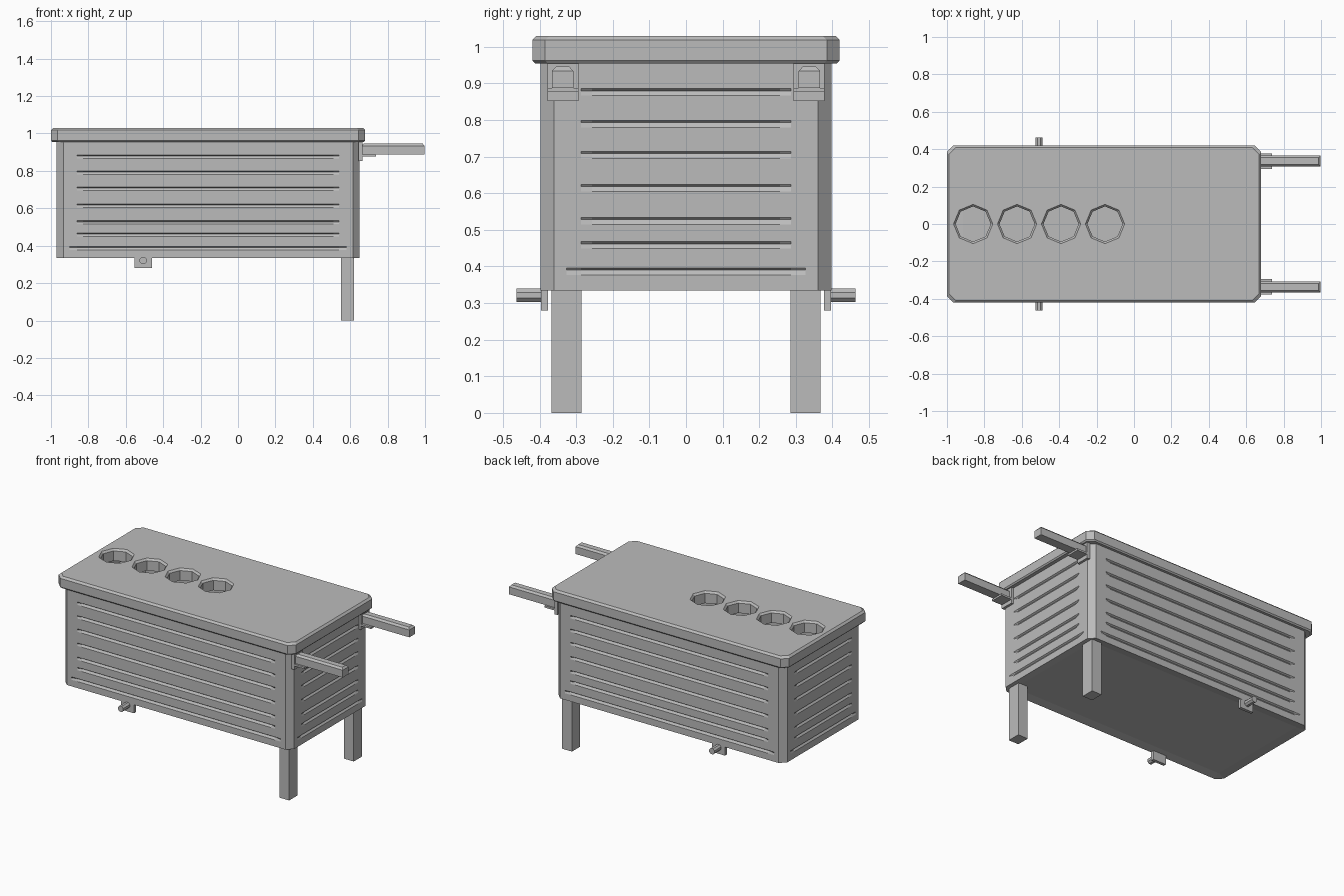
import bpy, bmesh, math

if "Cube" in bpy.data.objects:
    bpy.data.objects.remove(bpy.data.objects["Cube"])

grey = bpy.data.materials.new("plain grey")
grey.diffuse_color = (0.5, 0.5, 0.5, 1)
grey.use_nodes = True
grey.node_tree.nodes["Principled BSDF"].inputs["Base Color"].default_value = grey.diffuse_color


def finish(name, bm):
    me = bpy.data.meshes.new(name)
    bm.to_mesh(me)
    bm.free()
    me.materials.append(grey)
    ob = bpy.data.objects.new(name, me)
    bpy.context.collection.objects.link(ob)
    return ob


def rect(x0, x1, y0, y1, z, c=0.0, inset=0.0):
    """Rectangle ring with optional chamfered corners."""
    x0, x1, y0, y1 = x0 + inset, x1 - inset, y0 + inset, y1 - inset
    if c == 0:
        return [(x0, y0, z), (x1, y0, z), (x1, y1, z), (x0, y1, z)]
    return [(x0 + c, y0, z), (x1 - c, y0, z), (x1, y0 + c, z), (x1, y1 - c, z),
            (x1 - c, y1, z), (x0 + c, y1, z), (x0, y1 - c, z), (x0, y0 + c, z)]


def loft_into(bm, rings):
    """Closed solid through a stack of rings."""
    vs = [[bm.verts.new(p) for p in r] for r in rings]
    n = len(vs[0])
    for a, b in zip(vs, vs[1:]):
        for i in range(n):
            j = (i + 1) % n
            bm.faces.new((a[i], a[j], b[j], b[i]))
    bm.faces.new(vs[0][::-1])
    bm.faces.new(vs[-1])


def loft(name, rings):
    bm = bmesh.new()
    loft_into(bm, rings)
    return finish(name, bm)


def box(name, x, y, z):
    y = sorted(y)
    return loft(name, [rect(*x, *y, z[0]), rect(*x, *y, z[1])])


# Body: chamfered tub with horizontal grooves on all four walls
X0, X1, Y, C = -0.97, 0.65, 0.397, 0.036
offsets = (C, 0.07, 0.11, 0.14)
columns = []          # x, y, inward direction, distance from the corner
for (sx, sy), (ex, ey), inward in (
        ((X0, -Y), (X1, -Y), (0, 1)), ((X1, -Y), (X1, Y), (-1, 0)),
        ((X1, Y), (X0, Y), (0, -1)), ((X0, Y), (X0, -Y), (1, 0))):
    length = math.hypot(ex - sx, ey - sy)
    dx, dy = (ex - sx) / length, (ey - sy) / length
    for o in offsets:
        columns.append((sx + dx * o, sy + dy * o, inward, o))
    for o in offsets[::-1]:
        columns.append((ex - dx * o, ey - dy * o, inward, o))
rows = [(0.335, 0, 1)]  # z, depth, smallest corner distance that is recessed
for z in (0.39, 0.462, 0.528, 0.618, 0.708, 0.793, 0.88):
    reach = 0.1 if z < 0.4 else 0.13
    rows += [(z - 0.013, 0, 1), (z, 0.01, reach), (z + 0.006, 0, 1)]
rows.append((0.96, 0, 1))
bm = bmesh.new()
grid = []
for z, depth, reach in rows:
    ring = []
    for x, y, (ix, iy), o in columns:
        d = depth if o > reach else 0
        ring.append(bm.verts.new((x + ix * d, y + iy * d, z)))
    grid.append(ring)
n = len(columns)
for a, b in zip(grid, grid[1:]):
    for i in range(n):
        j = (i + 1) % n
        bm.faces.new((a[i], a[j], b[j], b[i]))
floor = bm.faces.new(grid[0][::-1])
bm.normal_update()
bmesh.ops.inset_region(bm, faces=[floor], thickness=0.055, depth=-0.008)
finish("body", bm)

# Lid with four octagonal cup holes cut through it
L = (-1.0, 0.68, -0.42, 0.42)
lid = loft("lid", [rect(*L, 0.955, 0.035, 0.007), rect(*L, 0.963, 0.035),
                   rect(*L, 1.018, 0.035), rect(*L, 1.03, 0.035, 0.012)])
bm = bmesh.new()
for cx in (-0.86, -0.625, -0.39, -0.155):
    loft_into(bm, [[(cx + r * math.cos(k * math.pi / 4), r * math.sin(k * math.pi / 4), z)
                    for k in range(8)]
                   for r, z in ((0.094, 0.93), (0.094, 1.018), (0.105, 1.03), (0.114, 1.04))])
cutter = finish("hole_cutter", bm)
cutter.hide_render = True
mod = lid.modifiers.new("holes", "BOOLEAN")
mod.object = cutter
mod.operation = 'DIFFERENCE'
mod.solver = 'EXACT'
bpy.context.view_layer.objects.active = lid
bpy.ops.object.modifier_apply(modifier=mod.name)
bpy.data.objects.remove(cutter)

# Mirrored legs, handles and axle mounts
for s, side in ((-1, "front"), (1, "back")):
    box(side + "_leg", (0.55, 0.62), (s * 0.285, s * 0.368), (0, 0.342))
    # Handle with its mounting plate and support shelf
    box(side + "_handle_plate", (0.645, 0.665), (s * 0.293, s * 0.378), (0.852, 0.955))
    box(side + "_handle_shelf", (0.66, 0.737), (s * 0.293, s * 0.378), (0.876, 0.888))
    B = (0.66, 0.998, *sorted((s * 0.308, s * 0.366)))
    loft(side + "_handle", [rect(*B, 0.887), rect(*B, 0.934), rect(*B, 0.946, 0, 0.011)])
    # Axle bracket and stub
    box(side + "_axle_bracket", (-0.553, -0.46), (s * 0.377, s * 0.396), (0.28, 0.343))
    ring = [(-0.507 + 0.02 * math.cos((k + .5) * math.pi / 4),
             0.321 + 0.02 * math.sin((k + .5) * math.pi / 4)) for k in range(8)]
    ya, yb = sorted((s * 0.385, s * 0.463), reverse=True)
    loft(side + "_axle_stub", [[(x, y, z) for x, z in ring] for y in (ya, yb)])
